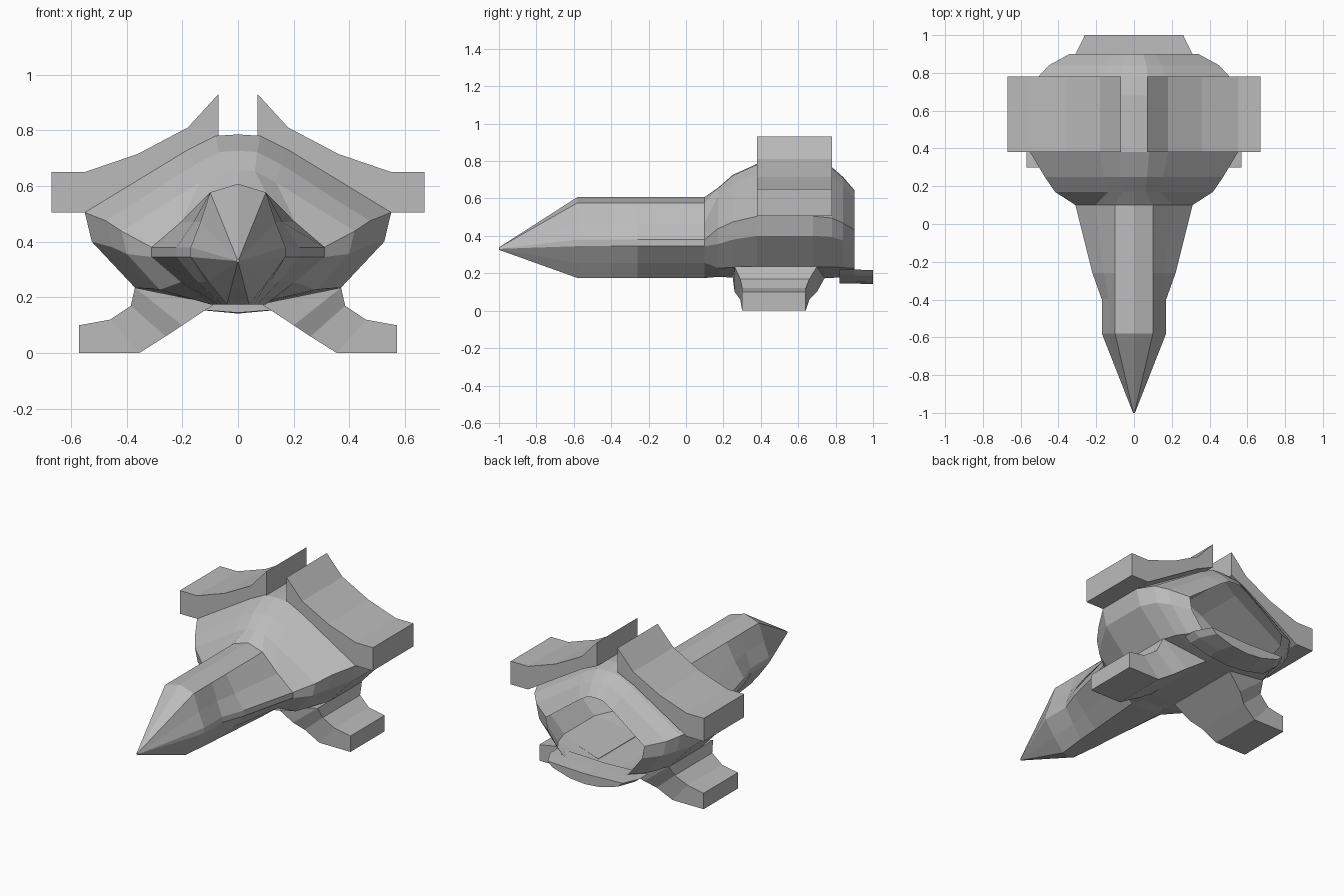
import bpy
import bmesh

cube = bpy.data.objects.get("Cube")
if cube:
    bpy.data.objects.remove(cube, do_unlink=True)

# Single hull colour
grey = bpy.data.materials.new("hull_grey")
grey.use_nodes = True
GREY = (0.5, 0.5, 0.5, 1)
grey.diffuse_color = GREY
grey.node_tree.nodes["Principled BSDF"].inputs["Base Color"].default_value = GREY


def loft(name, rings, cap_start=True, cap_end=True):
    """Skin closed rings of equal length into one flat-shaded object."""
    bm = bmesh.new()
    loops = [[bm.verts.new(p) for p in ring] for ring in rings]
    n = len(loops[0])
    for a, b in zip(loops, loops[1:]):
        for i in range(n):
            j = (i + 1) % n
            bm.faces.new((a[i], a[j], b[j], b[i]))
    if cap_start:
        bm.faces.new(loops[0])
    if cap_end:
        bm.faces.new(loops[-1])
    bmesh.ops.recalc_face_normals(bm, faces=bm.faces)
    mesh = bpy.data.meshes.new(name)
    bm.to_mesh(mesh)
    bm.free()
    mesh.materials.append(grey)
    obj = bpy.data.objects.new(name, mesh)
    bpy.context.collection.objects.link(obj)
    return obj


def symmetric_ring(y, half):
    """Close a half section that runs from top centre to bottom centre."""
    other = [(-x, z) for x, z in half[-2:0:-1]]
    return [(x, y, z) for x, z in half + other]


def nose_ring(y, side, keel, size=1.0):
    half = [(0, 0.608), (0.1, 0.577), ((0.1 + side) / 2, 0.47), (side, 0.38),
            (side, 0.345), ((side + keel) / 2, 0.255), (keel, 0.175), (0, 0.175)]
    return symmetric_ring(y, [(x * size, 0.33 + (z - 0.33) * size) for x, z in half])


HULL = [(0, 0.785), (0.08, 0.78), (0.18, 0.73), (0.55, 0.505),
        (0.525, 0.40), (0.37, 0.235), (0.09, 0.175), (0, 0.175)]


def hull_ring(y, wide, tall):
    return symmetric_ring(y, [(x * wide, 0.2 + (z - 0.2) * tall) for x, z in HULL])


# Pointed nose flowing into a hollow hull, open at the rear
fuselage = [nose_ring(-1, 0.17, 0.04, 0.03), nose_ring(-0.58, 0.17, 0.04),
            nose_ring(-0.4, 0.17, 0.06), nose_ring(-0.26, 0.22, 0.07),
            nose_ring(0.1, 0.31, 0.1)]
fuselage += [hull_ring(*r) for r in (
    (0.17, 0.76, 0.78), (0.25, 0.86, 0.9), (0.38, 1, 1), (0.68, 1, 1),
    (0.78, 0.92, 0.97), (0.84, 0.82, 0.88), (0.9, 0.62, 0.76))]
loft("fuselage", fuselage, cap_end=False)

# Curved tail lip under the rear opening
LIP = [(0, 0.21), (0.31, 0.22), (0.27, 0.19), (0.13, 0.155), (0, 0.145)]
loft("tail_lip", [symmetric_ring(y, [(x * w, z - drop) for x, z in LIP])
                  for y, w, drop in ((0.82, 1, 0), (0.9, 1, 0), (1, 0.84, 0.003))])

# Swept upper wing and leg on each side
WING = [(0.07, 0.93), (0.18, 0.81), (0.36, 0.715), (0.55, 0.65), (0.67, 0.65),
        (0.67, 0.505), (0.55, 0.505), (0.18, 0.73), (0.07, 0.78)]
# Leg stations: upper point, lower point, front and rear limits
LEG = [((0.09, 0.178), (0.09, 0.172), 0.25, 0.74),
       ((0.37, 0.235), (0.2, 0.1), 0.26, 0.7),
       ((0.385, 0.17), (0.26, 0.06), 0.29, 0.66),
       ((0.46, 0.12), (0.355, 0), 0.3, 0.64),
       ((0.57, 0.1), (0.57, 0), 0.3, 0.64)]

for label, s in (("left", 1), ("right", -1)):
    loft(label + "_wing", [[(s * x, y, z) for x, z in WING] for y in (0.38, 0.78)])
    loft(label + "_leg", [[(s * u[0], front, u[1]), (s * u[0], rear, u[1]),
                           (s * d[0], rear, d[1]), (s * d[0], front, d[1])]
                          for u, d, front, rear in LEG])
